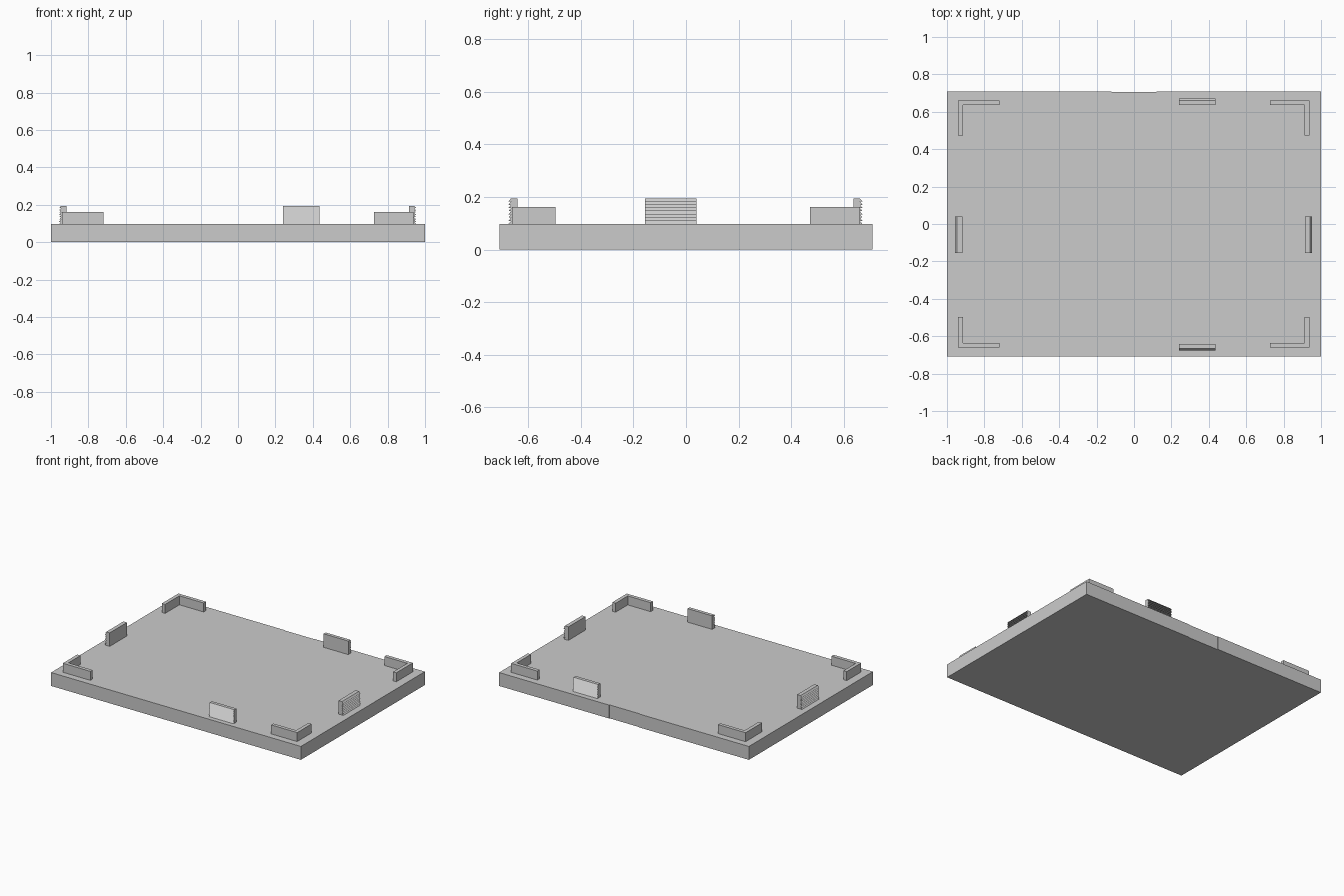
import bpy
import bmesh
from mathutils import Vector

cube = bpy.data.objects.get("Cube")
if cube:
    bpy.data.objects.remove(cube, do_unlink=True)

grey = bpy.data.materials.new("light_grey")
grey.use_nodes = True
grey.diffuse_color = (0.6, 0.6, 0.6, 1)
grey.node_tree.nodes["Principled BSDF"].inputs["Base Color"].default_value = (0.6, 0.6, 0.6, 1)

HALF_Y = 0.709
PLATE_TOP = 0.097
BRACKET_TOP = 0.162
CLIP_TOP = 0.195


def prism(name, outline, sweep):
    """Sweep a closed planar outline along a vector."""
    bm = bmesh.new()
    face = bm.faces.new([bm.verts.new(p) for p in outline])
    swept = bmesh.ops.extrude_face_region(bm, geom=[face], use_keep_orig=True)
    verts = [g for g in swept["geom"] if isinstance(g, bmesh.types.BMVert)]
    bmesh.ops.translate(bm, verts=verts, vec=Vector(sweep))
    bmesh.ops.recalc_face_normals(bm, faces=bm.faces)
    mesh = bpy.data.meshes.new(name)
    bm.to_mesh(mesh)
    bm.free()
    mesh.materials.append(grey)
    obj = bpy.data.objects.new(name, mesh)
    bpy.context.collection.objects.link(obj)
    return obj


# Base plate with a very shallow recess in the middle of its back edge
recess_half, recess_y = 0.12, HALF_Y - 0.004
plate = [(-1, -HALF_Y), (1, -HALF_Y), (1, HALF_Y),
         (recess_half, HALF_Y), (recess_half, recess_y),
         (-recess_half, recess_y), (-recess_half, HALF_Y), (-1, HALF_Y)]
prism("base_plate", [(x, y, 0) for x, y in plate], (0, 0, PLATE_TOP))


# L-shaped corner brackets
def corner_bracket(name, x, x_end, y, y_end, wall=0.026):
    xi = x - wall if x > 0 else x + wall
    yi = y - wall if y > 0 else y + wall
    outline = [(x, y), (x_end, y), (x_end, yi), (xi, yi), (xi, y_end), (x, y_end)]
    prism(name, [(px, py, PLATE_TOP) for px, py in outline],
          (0, 0, BRACKET_TOP - PLATE_TOP))


for x_name, x, x_end in (("right", -0.94, -0.72), ("left", 0.937, 0.728)):
    for y_name, y, y_end in (("front", -0.661, -0.496), ("back", 0.661, 0.472)):
        corner_bracket(f"{y_name}_{x_name}_corner_bracket", x, x_end, y, y_end)


# Upright clips with saw teeth on the outer face
def toothed_clip(name, axis, inner, outer, start, end, teeth=8, depth=0.01):
    out = 1 if outer > inner else -1
    pitch = (CLIP_TOP - PLATE_TOP) / teeth
    profile = [(inner, PLATE_TOP), (inner, CLIP_TOP)]
    for i in range(teeth):
        top = CLIP_TOP - i * pitch
        profile += [(outer - out * depth, top), (outer, top - pitch)]
    if axis == "x":
        prism(name, [(u, start, z) for u, z in profile], (0, end - start, 0))
    else:
        prism(name, [(start, u, z) for u, z in profile], (end - start, 0, 0))


toothed_clip("front_clip", "y", -0.641, -0.675, 0.24, 0.437)
toothed_clip("back_clip", "y", 0.637, 0.671, 0.24, 0.437)
toothed_clip("right_clip", "x", -0.918, -0.956, -0.156, 0.04)
toothed_clip("left_clip", "x", 0.914, 0.952, -0.156, 0.04)
